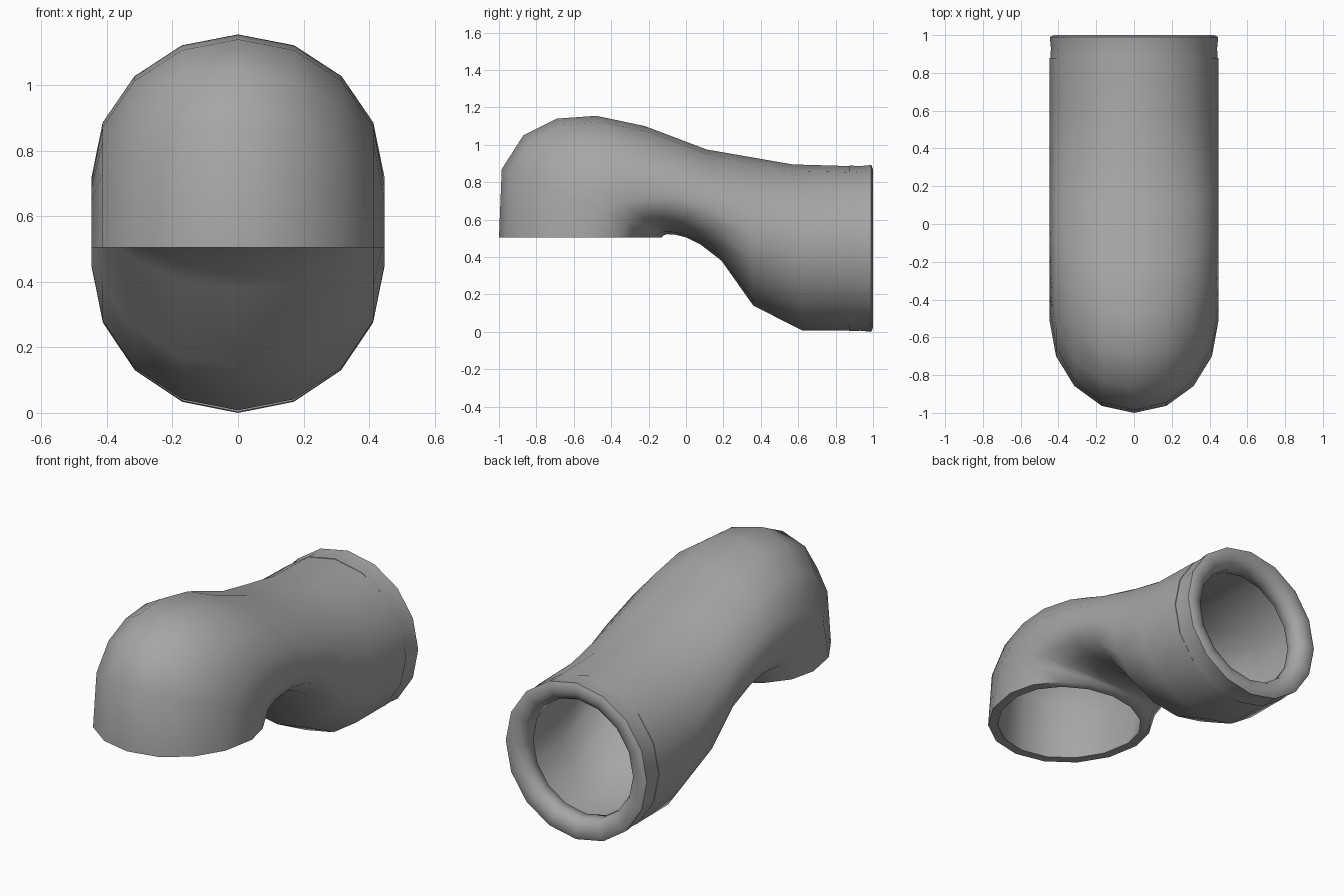
import bpy, math
from mathutils import Vector

if "Cube" in bpy.data.objects:
    bpy.data.objects.remove(bpy.data.objects["Cube"])

SIDES = 16
HALF_WIDTH = 0.447
BORE = 0.88

grey = bpy.data.materials.new("plain grey")
grey.use_nodes = True
colour = (0.38, 0.38, 0.38, 1)
grey.diffuse_color = colour
grey.node_tree.nodes["Principled BSDF"].inputs["Base Color"].default_value = colour


def ring(top, bottom, width, widest=0.5, scale=1.0):
    """Egg-shaped ring between two points on the centre plane.
    widest is where, from top to bottom, the ring is broadest."""
    top, bottom = Vector((0, *top)), Vector((0, *bottom))
    core = top.lerp(bottom, widest)
    side = Vector((width, 0, 0))
    middle = (top + bottom) / 2
    points = []
    for i in range(SIDES):
        a = math.tau * i / SIDES
        arm = top - core if math.cos(a) > 0 else core - bottom
        p = core + arm * math.cos(a) + side * math.sin(a)
        points.append(middle.lerp(p, scale))
    return points


def closed_loft(name, rings):
    """Skin a loop of rings, the last joining the first."""
    verts = [v for r in rings for v in r]
    faces = []
    for k in range(len(rings)):
        a, b = k * SIDES, (k + 1) % len(rings) * SIDES
        for i in range(SIDES):
            j = (i + 1) % SIDES
            faces.append((a + i, a + j, b + j, b + i))
    mesh = bpy.data.meshes.new(name)
    mesh.from_pydata(verts, [], faces)
    mesh.materials.append(grey)
    obj = bpy.data.objects.new(name, mesh)
    bpy.context.collection.objects.link(obj)
    bpy.ops.object.select_all(action="DESELECT")
    obj.select_set(True)
    bpy.context.view_layer.objects.active = obj
    bpy.ops.object.mode_set(mode="EDIT")
    bpy.ops.mesh.select_all(action="SELECT")
    bpy.ops.mesh.normals_make_consistent(inside=False)
    bpy.ops.object.mode_set(mode="OBJECT")
    bpy.ops.object.shade_smooth_by_angle(angle=math.radians(65))


# Bent pipe: (y, z) of upper and lower outline and widest place, back to mouth
stations = [
    ((0.88, 0.886), (0.88, 0.008), 0.5),
    ((0.57, 0.895), (0.62, 0.008), 0.5),
    ((0.34, 0.935), (0.36, 0.14), 0.5),
    ((0.11, 0.975), (0.19, 0.38), 0.53),
    ((-0.22, 1.10), (0.08, 0.465), 0.61),
    ((-0.48, 1.155), (0.0, 0.505), 0.67),
    ((-0.69, 1.14), (-0.06, 0.52), 0.70),
    ((-0.87, 1.05), (-0.10, 0.522), 0.68),
    ((-0.985, 0.87), (-0.12, 0.516), 0.63),
    ((-1.0, 0.505), (-0.13, 0.505), 0.56),
]
outer = [ring(t, b, HALF_WIDTH, w) for t, b, w in stations]
inner = [ring(t, b, HALF_WIDTH, w, BORE) for t, b, w in stations]
closed_loft("bent_pipe", outer + inner[::-1])

# Rounded collar around the back opening: (y, radius)
collar_profile = [
    (0.875, 0.37), (0.875, 0.443), (0.93, 0.440), (0.99, 0.446),
    (1.0, 0.425), (0.998, 0.385), (0.98, 0.352), (0.95, 0.335), (0.90, 0.335),
]
centre = 0.446
closed_loft("back_collar", [ring((y, centre + r), (y, centre - r), r) for y, r in collar_profile])
